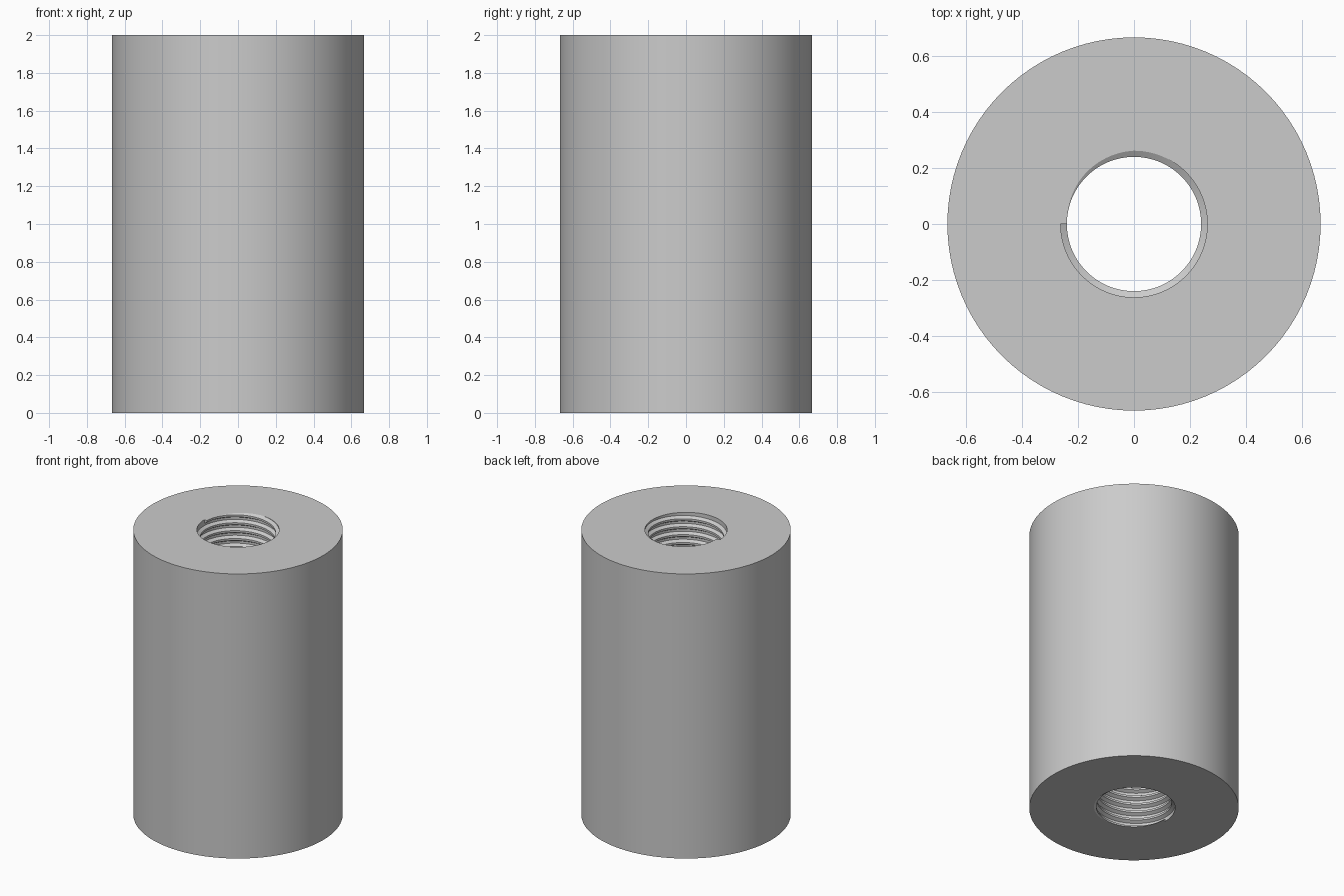
import bpy
import bmesh
from math import cos, sin, pi, radians

cube = bpy.data.objects.get("Cube")
if cube:
    bpy.data.objects.remove(cube, do_unlink=True)

HEIGHT = 2.0
OUTER = 0.667      # outside radius
BORE = 0.262       # thread root radius
CREST = 0.24       # thread crest radius
SEGMENTS = 96
TURNS = 36
PITCH = HEIGHT / TURNS

steel = bpy.data.materials.new("plain_grey")
steel.use_nodes = True
grey = (0.6, 0.6, 0.6, 1)
steel.diffuse_color = grey
steel.node_tree.nodes["Principled BSDF"].inputs["Base Color"].default_value = grey


def finish(bm, name):
    bmesh.ops.recalc_face_normals(bm, faces=bm.faces)
    mesh = bpy.data.meshes.new(name)
    bm.to_mesh(mesh)
    bm.free()
    mesh.materials.append(steel)
    mesh.shade_smooth()
    mesh.set_sharp_from_angle(angle=radians(30))
    obj = bpy.data.objects.new(name, mesh)
    bpy.context.collection.objects.link(obj)
    return obj


def sweep(bm, profile, steps, rise=0.0, closed=False):
    """Turn a closed (radius, z) profile about z from the -x side, climbing by rise per turn."""
    rings = []
    for i in range(steps if closed else steps + 1):
        a = pi + 2 * pi * i / SEGMENTS
        lift = rise * i / SEGMENTS
        rings.append([bm.verts.new((r * cos(a), r * sin(a), z + lift)) for r, z in profile])
    n = len(profile)
    for i in range(steps):
        a, b = rings[i], rings[(i + 1) % len(rings)]
        for k in range(n):
            m = (k + 1) % n
            bm.faces.new((a[k], a[m], b[m], b[k]))
    if not closed:
        bm.faces.new(rings[0])
        bm.faces.new(rings[-1])


# Sleeve: thick tube with a plain bore
bm = bmesh.new()
sweep(bm, [(BORE, 0), (OUTER, 0), (OUTER, HEIGHT), (BORE, HEIGHT)], SEGMENTS, closed=True)
finish(bm, "sleeve")

# Internal thread: helical ridge rooted just inside the bore wall
bm = bmesh.new()
flat = PITCH / 8
flank = flat + 0.0135
mid = -0.006
root = BORE + 0.001
sweep(bm, [(root, mid - flank), (CREST, mid - flat), (CREST, mid + flat), (root, mid + flank)],
      SEGMENTS * TURNS, rise=PITCH)

# Trim the ridge flush with both end faces
for z, direction in ((0, -1), (HEIGHT, 1)):
    bmesh.ops.bisect_plane(bm, geom=bm.verts[:] + bm.edges[:] + bm.faces[:],
                           plane_co=(0, 0, z), plane_no=(0, 0, direction), clear_outer=True)
    rim = [e for e in bm.edges if e.is_boundary]
    bmesh.ops.holes_fill(bm, edges=rim, sides=0)
finish(bm, "internal_thread")
